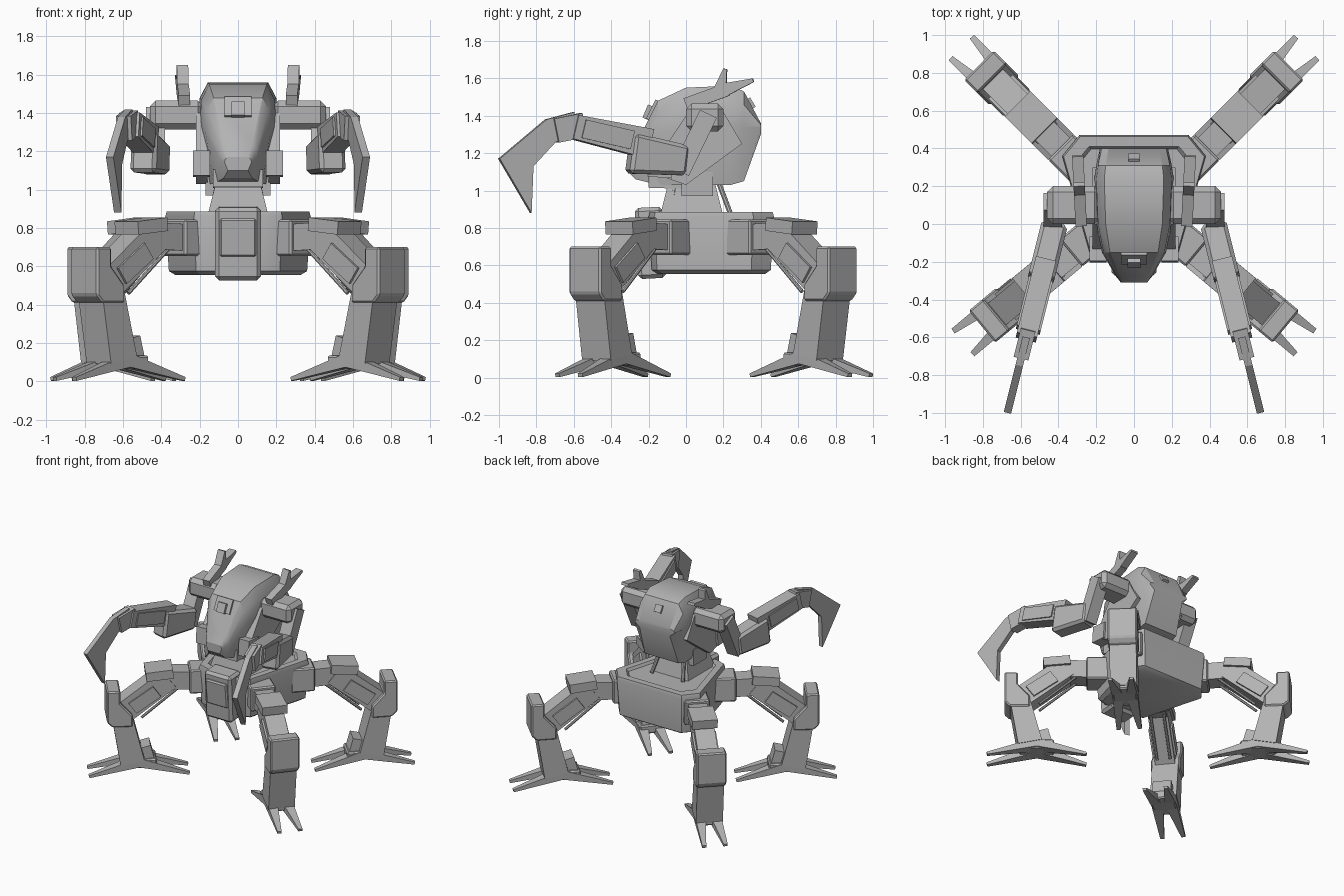
import bpy, bmesh, math
from mathutils import Vector

default_cube = bpy.data.objects.get("Cube")
if default_cube:
    bpy.data.objects.remove(default_cube, do_unlink=True)

grey = bpy.data.materials.new("plain grey")
grey.use_nodes = True
grey.diffuse_color = (.45, .45, .45, 1)
grey.node_tree.nodes["Principled BSDF"].inputs["Base Color"].default_value = grey.diffuse_color


def finish(name, bm, bevel=0, smooth=False):
    """Turn a bmesh into a grey object."""
    bmesh.ops.recalc_face_normals(bm, faces=bm.faces)
    mesh = bpy.data.meshes.new(name)
    bm.to_mesh(mesh)
    bm.free()
    mesh.materials.append(grey)
    part = bpy.data.objects.new(name, mesh)
    bpy.context.scene.collection.objects.link(part)
    if bevel:
        modifier = part.modifiers.new("chamfer", "BEVEL")
        modifier.width = bevel
        modifier.segments = 1
    if smooth:
        bpy.ops.object.select_all(action="DESELECT")
        part.select_set(True)
        bpy.context.view_layer.objects.active = part
        bpy.ops.object.shade_smooth_by_angle(angle=math.radians(28))


def loft(name, rings, **options):
    """Closed skin through rings of equal point count."""
    bm = bmesh.new()
    rows = [[bm.verts.new(point) for point in ring] for ring in rings]
    count = len(rows[0])
    for lower, upper in zip(rows, rows[1:]):
        for i in range(count):
            j = (i + 1) % count
            bm.faces.new((lower[i], lower[j], upper[j], upper[i]))
    bm.faces.new(rows[0])
    bm.faces.new(rows[-1])
    finish(name, bm, **options)


def upright_plane(x, y, along):
    """Map (distance, height) plus a sideways offset to a point in space."""
    direction = Vector((*along, 0))
    sideways = Vector((-direction.y, direction.x, 0)).normalized()

    def place(point, offset):
        distance, height = point
        return Vector((x, y, height)) + direction * distance + sideways * offset
    return place


def plate(name, place, profile, width, **options):
    """Profile given a width across its plane."""
    loft(name, [[place(point, offset) for point in profile]
                for offset in (-width / 2, width / 2)], **options)


def beam(name, place, start, end, thick, width, **options):
    """Box from start to end; thick and width may taper as pairs."""
    start, end = Vector(start), Vector(end)
    normal = (end - start).normalized().orthogonal()
    thicks = thick if isinstance(thick, tuple) else (thick, thick)
    widths = width if isinstance(width, tuple) else (width, width)
    rings = []
    for centre, t, w in zip((start, end), thicks, widths):
        low, high = centre - normal * t / 2, centre + normal * t / 2
        rings.append([place(low, -w / 2), place(low, w / 2),
                      place(high, w / 2), place(high, -w / 2)])
    loft(name, rings, **options)


def rod(name, start, end, radius):
    bm = bmesh.new()
    span = end - start
    matrix = span.to_track_quat("Z", "Y").to_matrix().to_4x4()
    matrix.translation = (start + end) / 2
    bmesh.ops.create_cone(bm, cap_ends=True, segments=8, radius1=radius,
                          radius2=radius, depth=span.length, matrix=matrix)
    finish(name, bm)


def mirrored(points):
    return points + [(-x, *rest) for x, *rest in reversed(points)]


# Hull: eight-sided outline, rounded belly, recessed deck
outline = mirrored([(.29, .47), (.38, .36), (.23, -.17), (.14, -.2)])
middle = .14


def hull_ring(scale, height):
    return [(x * scale, middle + (y - middle) * scale, height) for x, y in outline]


hull_steps = [(.86, .555), (.95, .575), (1, .86), (.98, .885), (.82, .885), (.78, .865)]
loft("hull", [hull_ring(*step) for step in hull_steps], smooth=True)

centre = upright_plane(0, 0, (0, 1))
beam("front_plate", centre, (-.18, .53), (-.2, .91), thick=.15, width=.24, bevel=.02)
beam("front_panel", centre, (-.25, .65), (-.27, .85), thick=.04, width=.19, bevel=.01)

# Neck
beam("neck", centre, (.03, .86), (.03, 1.06), thick=(.34, .24), width=(.32, .22))
beam("neck_collar", centre, (.03, .95), (.03, .98), thick=.28, width=.26)
beam("waist_block", centre, (.06, .97), (.06, 1.1), thick=.17, width=.34)


# Head: same eight-sided section, resized from nose to back ridge
def head_section(y, bottom, top, width):
    tall = top - bottom
    return mirrored([(width * .75, y, bottom), (width, y, bottom + tall * .6),
                     (width * .95, y, bottom + tall * .85), (width * .75, y, top)])


head_steps = [(-.31, 1.1, 1.17, .07), (-.27, 1.06, 1.24, .1), (-.15, 1.03, 1.48, .17),
              (0, 1.03, 1.55, .2), (.24, 1.03, 1.56, .21), (.31, 1.05, 1.53, .2),
              (.4, 1.3, 1.36, .18)]
loft("head", [head_section(*step) for step in head_steps], smooth=True)
beam("brow_frame", centre, (-.2, 1.38), (-.15, 1.48), thick=.03, width=.14)
beam("brow_hatch", centre, (-.21, 1.38), (-.18, 1.45), thick=.05, width=.07)
beam("rear_hatch", centre, (.33, 1.49), (.36, 1.44), thick=.03, width=.06)
beam("chin", centre, (-.2, 1.06), (.1, 1.05), thick=.09, width=.26)


def build_head_side(side, sign):
    # Neck pistons
    for name, y in (("front", -.08), ("rear", .24)):
        rod(f"{side}_{name}_piston", Vector((sign * .14, y, .87)),
            Vector((sign * .1, y * .7, 1.06)), radius=.014)

    # Cheek armour
    cheek = upright_plane(sign * .19, 0, (0, 1))
    plate(f"{side}_cheek", cheek,
          [(-.2, 1.1), (0, 1.03), (.3, 1.25), (.2, 1.42), (0, 1.4)], width=.06)
    beam(f"{side}_jaw_plate", cheek, (-.2, 1.14), (-.07, 1.13), thick=.13, width=.09)

    # Forked horn
    horn = upright_plane(sign * .28, 0, (sign * .05, 1))
    beam(f"{side}_horn_base", horn, (0, 1.46), (.22, 1.54), thick=.07, width=.06)
    beam(f"{side}_horn_prong", horn, (.18, 1.53), (.21, 1.65), thick=(.07, .02), width=.06)
    beam(f"{side}_horn_tip", horn, (.18, 1.53), (.36, 1.59), thick=(.08, .02), width=.06)


def build_arm(side, sign):
    shoulder = upright_plane(sign * .32, 0, (0, 1))
    beam(f"{side}_shoulder", shoulder, (0, 1.39), (.2, 1.39), thick=.15, width=.28, bevel=.03)
    upper = upright_plane(sign * .43, 0, (0, 1))
    beam(f"{side}_upper_arm", upper, (.12, 1.41), (-.03, 1.1), thick=.1, width=.1)

    # Forearm and hooked claw share one slanted plane
    arm = upright_plane(sign * .42, 0, (sign * .25, -1))
    beam(f"{side}_elbow", arm, (0, 1.16), (.3, 1.2), thick=(.16, .22), width=.14, bevel=.02)
    beam(f"{side}_forearm", arm, (.2, 1.25), (.6, 1.34), thick=(.16, .13), width=.11)
    beam(f"{side}_forearm_guard", arm, (.3, 1.27), (.56, 1.33), thick=.1, width=.13)
    beam(f"{side}_wrist", arm, (.55, 1.35), (.7, 1.32), thick=.13, width=.08)
    plate(f"{side}_claw", arm, [(.6, 1.42), (.75, 1.38), (1, 1.17), (.83, .88),
                                (.82, 1.13), (.7, 1.26), (.6, 1.28)], width=.04)


def build_leg(leg, x, y, along):
    """Distances run outward from the foot centre."""
    place = upright_plane(x, y, along)

    # Hip and thigh
    beam(f"{leg}_hip", place, (-.55, .75), (-.37, .75), thick=.19, width=.19, bevel=.01)
    beam(f"{leg}_hip_link", place, (-.4, .75), (-.2, .76), thick=.14, width=.14)
    beam(f"{leg}_thigh", place, (-.22, .77), (.1, .52), thick=.17, width=.15)
    beam(f"{leg}_thigh_cap", place, (-.25, .82), (-.05, .8), thick=.07, width=.19)
    beam(f"{leg}_thigh_guard", place, (-.13, .68), (.05, .55), thick=.1, width=.18)
    for offset in (-.05, .05):
        rod(f"{leg}_thigh_rod", place((-.29, .69), offset), place((-.02, .46), offset),
            radius=.011)

    # Knee shield, shin and ankle
    plate(f"{leg}_knee", place, [(.14, .7), (.24, .7), (.24, .45), (.2, .41), (.05, .41),
                                 (.05, .5), (.14, .6)], width=.22, bevel=.01)
    beam(f"{leg}_shin", place, (.12, .45), (.05, .11), thick=(.15, .18), width=.2)
    beam(f"{leg}_ankle", place, (-.08, .12), (-.05, .23), thick=.07, width=.14)
    beam(f"{leg}_foot", place, (-.13, .1), (.13, .1), thick=.07, width=.18, bevel=.01)

    # Two splayed toes point outward, two inward
    forward = Vector(along)
    sideways = Vector((-forward.y, forward.x))
    for facing in (-1, 1):
        for spread in (-.05, .05):
            root = Vector((x, y)) + sideways * spread
            toe = upright_plane(*root, forward * facing + sideways * spread * 1.6)
            beam(f"{leg}_toe", toe, (0, .11), (.37, .012), thick=(.07, .02),
                 width=(.09, .03))


for side, sign in (("left", 1), ("right", -1)):
    build_head_side(side, sign)
    build_arm(side, sign)
    build_leg(f"{side}_front_leg", sign * .62, -.39, (sign * .77, -.64))
    build_leg(f"{side}_rear_leg", sign * .65, .67, (sign * .71, .71))
